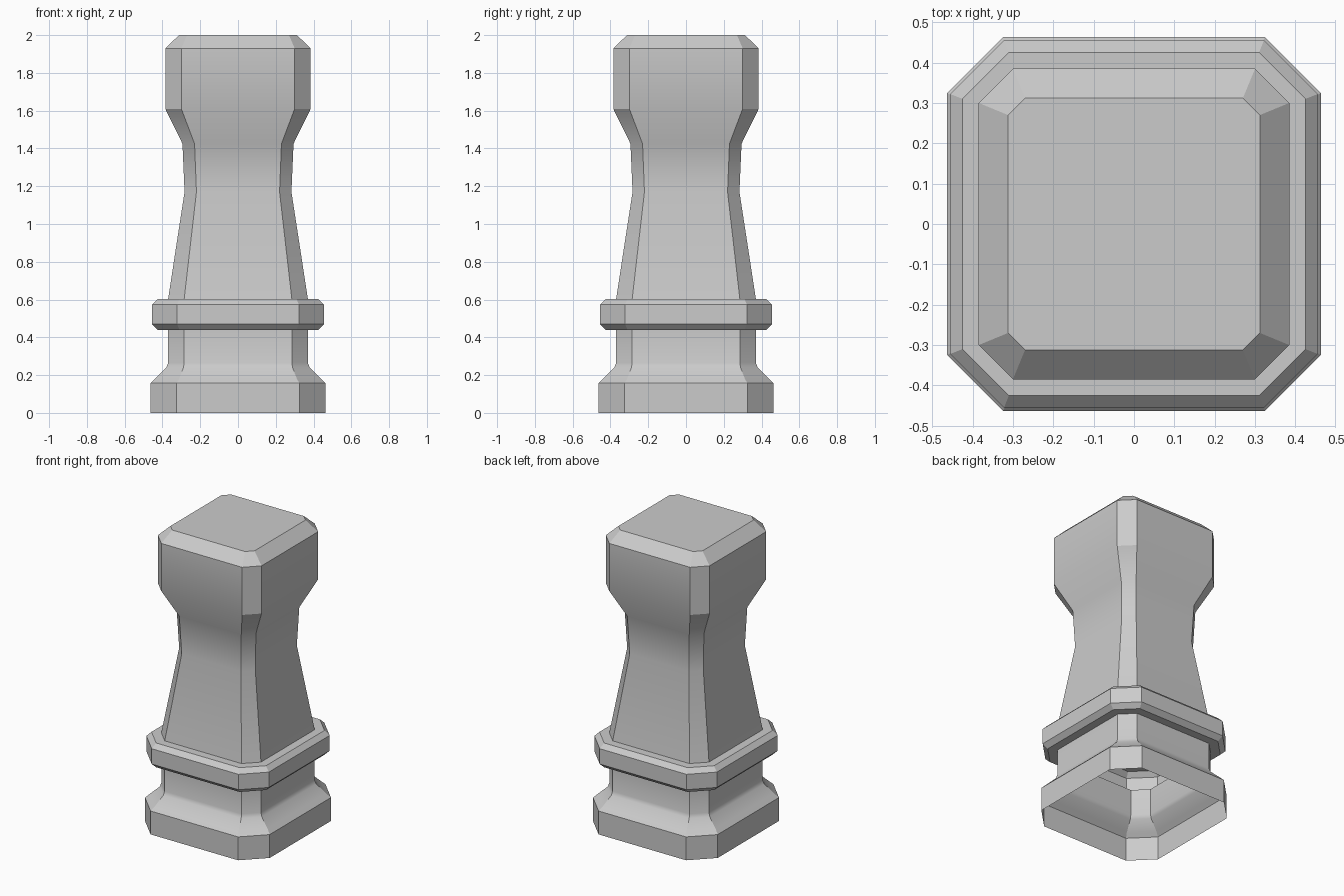
import bpy, bmesh, math

if "Cube" in bpy.data.objects:
    bpy.data.objects.remove(bpy.data.objects["Cube"])

# Profile: (z, half width, half length of the flat side before the corner cut)
PROFILE = [
    # flared foot
    (0.0, 0.463, 0.325), (0.157, 0.463, 0.325), (0.182, 0.439, 0.311),
    (0.24, 0.379, 0.289), (0.265, 0.37, 0.285), (0.44, 0.37, 0.285),
    # collar
    (0.44, 0.425, 0.31), (0.47, 0.455, 0.322), (0.573, 0.455, 0.322),
    (0.603, 0.425, 0.31), (0.603, 0.37, 0.285),
    # tapered shaft
    (1.17, 0.283, 0.22), (1.425, 0.294, 0.23),
    # head with bevelled top
    (1.61, 0.385, 0.30), (1.93, 0.385, 0.30), (2.0, 0.312, 0.27),
]


def ring(bm, z, w, c):
    """Square with cut corners, counter-clockwise."""
    pts = [(w, -c), (w, c), (c, w), (-c, w), (-w, c), (-w, -c), (-c, -w), (c, -w)]
    return [bm.verts.new((x, y, z)) for x, y in pts]


def loft(name, profile):
    """Skin the profile rings, close the top and leave the underside open."""
    bm = bmesh.new()
    rings = [ring(bm, *p) for p in profile]
    for low, high in zip(rings, rings[1:]):
        for i in range(8):
            j = (i + 1) % 8
            bm.faces.new((low[i], low[j], high[j], high[i]))
    bm.faces.new(rings[-1])
    mesh = bpy.data.meshes.new(name)
    bm.to_mesh(mesh)
    bm.free()
    obj = bpy.data.objects.new(name, mesh)
    bpy.context.collection.objects.link(obj)
    return obj


# Hollow post: foot, collar, shaft and head in one shell
post = loft("collared_post", PROFILE)
bpy.context.view_layer.objects.active = post
post.select_set(True)
bpy.ops.object.shade_smooth_by_angle(angle=math.radians(30))
